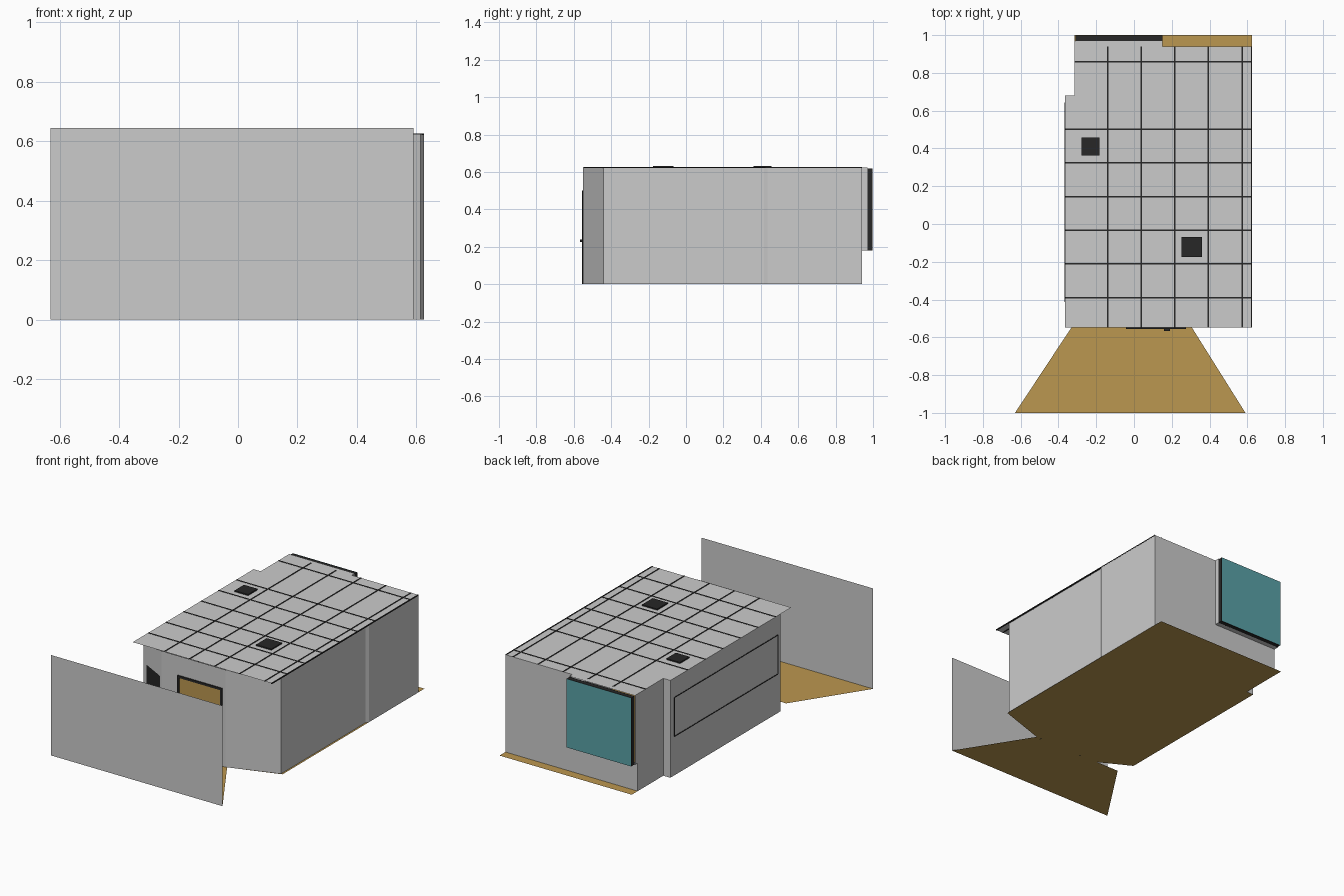
import bpy
from math import atan2, hypot
from mathutils import Vector

if "Cube" in bpy.data.objects:
    bpy.data.objects.remove(bpy.data.objects["Cube"])


def material(name, rgb):
    m = bpy.data.materials.new(name)
    m.diffuse_color = (*rgb, 1)
    m.use_nodes = True
    m.node_tree.nodes["Principled BSDF"].inputs["Base Color"].default_value = m.diffuse_color
    return m


WOOD = material("wood", (0.5, 0.31, 0.08))
BLACK = material("black", (0.02, 0.02, 0.02))
TEAL = material("teal", (0.1, 0.36, 0.39))


def mesh(name, verts, faces, mat=None):
    me = bpy.data.meshes.new(name)
    me.from_pydata(verts, [], faces)
    if mat:
        me.materials.append(mat)
    ob = bpy.data.objects.new(name, me)
    bpy.context.collection.objects.link(ob)
    return ob


def flat(name, pts, z, mat=None):
    return mesh(name, [(x, y, z) for x, y in pts], [range(len(pts))], mat)


def ribbon(name, pts, z0, z1, mat=None):
    """Upright wall following a plan outline."""
    n = len(pts)
    verts = [(x, y, z) for z in (z0, z1) for x, y in pts]
    return mesh(name, verts, [(i, i + 1, n + i + 1, n + i) for i in range(n - 1)], mat)


def box(name, x, y, z, mat=None):
    verts = [(a, b, c) for a in x for b in y for c in z]
    faces = [(0, 1, 3, 2), (4, 6, 7, 5), (0, 4, 5, 1), (2, 3, 7, 6), (0, 2, 6, 4), (1, 5, 7, 3)]
    return mesh(name, verts, faces, mat)


H = 0.625
SILL = 0.18
WIN_X = (-0.31, 0.15)

# Floors: room and flared entrance
flat("room_floor", [(-0.16, -0.55), (0.295, -0.55), (0.625, -0.44), (0.625, 1), (-0.315, 1),
                    (-0.315, 0.68), (-0.365, 0.68), (-0.365, -0.44)], 0, WOOD)
flat("entrance_floor", [(-0.63, -1), (0.59, -1), (0.305, -0.546), (-0.33, -0.546)], 0, WOOD)
ribbon("entrance_wall", [(-0.63, -1), (0.59, -1)], 0, 0.645)

# Room walls, with a small step on the right and a recess on the left
ribbon("front_and_side_walls",
       [(0.15, 0.94), (0.625, 0.94), (0.625, 0.437), (0.613, 0.418), (0.613, -0.44), (0.295, -0.55),
        (-0.16, -0.55), (-0.365, -0.44), (-0.365, 0.68), (-0.315, 0.68), (-0.315, 0.94)], 0, H)
ribbon("wall_under_window", [(-0.315, 0.94), (0.15, 0.94)], 0, SILL)
for x in (-0.315, 0.15):
    ribbon("window_reveal", [(x, 0.94), (x, 0.97)], SILL, H)
flat("window_sill", [(-0.315, 0.94), (0.15, 0.94), (0.15, 0.97), (-0.315, 0.97)], SILL)

# Ceiling
flat("ceiling", [(-0.365, -0.547), (0.625, -0.547), (0.625, 0.94), (0.15, 0.94), (0.15, 0.97),
                 (-0.315, 0.97), (-0.315, 0.68), (-0.365, 0.68)], H)

# Ceiling tile seams
S = 0.004
for i in range(5):
    x = -0.14 + 0.178 * i
    box("ceiling_seam", (x - S, x + S), (-0.547, 0.94), (H - 0.002, H + 0.002), BLACK)
for i in range(8):
    y = -0.39 + 0.1785 * i
    if i != 6:
        left = -0.315 if y > 0.68 else -0.365
        box("ceiling_seam", (left, 0.625), (y - S, y + S), (H - 0.002, H + 0.002), BLACK)
box("ceiling_edge_trim", (0.619, 0.626), (-0.547, 0.94), (H - 0.004, H + 0.002), BLACK)

# Ceiling vents
for x, y, r in ((-0.23, 0.41, 0.048), (0.306, -0.122, 0.054)):
    box("ceiling_vent", (x - r, x + r), (y - r, y + r), (H - 0.01, H + 0.008), BLACK)

# Window
box("window_frame", WIN_X, (0.967, 0.998), (SILL, 0.62), BLACK)
ribbon("window_glass", [(WIN_X[0], 1), (WIN_X[1], 1)], SILL, 0.62, TEAL)

# Door, frame and handle
box("door", (-0.03, 0.262), (-0.553, -0.545), (0, 0.49), WOOD)
for x in (-0.042, 0.262):
    box("door_frame_side", (x, x + 0.014), (-0.557, -0.543), (0, 0.502), BLACK)
box("door_frame_top", (-0.042, 0.276), (-0.557, -0.543), (0.488, 0.502), BLACK)
box("door_handle", (0.16, 0.19), (-0.566, -0.553), (0.225, 0.24), BLACK)

# Dark panel on the angled wall
ribbon("angled_wall_panel", [(-0.325, -0.465), (-0.172, -0.547)], 0.1, 0.46, BLACK)

# Wall board with thin frame
ribbon("wall_board", [(-0.36, -0.41), (-0.36, 0.64)], 0.25, 0.5)
for z in (0.25, 0.5):
    box("board_frame_rail", (-0.367, -0.355), (-0.41, 0.64), (z - 0.003, z + 0.003), BLACK)
for y in (-0.41, 0.64):
    box("board_frame_end", (-0.367, -0.355), (y - 0.003, y + 0.003), (0.25, 0.5), BLACK)

# Counter along the right wall
box("wall_counter", (0.5, 0.612), (-0.44, 0.418), (0.225, 0.245))
